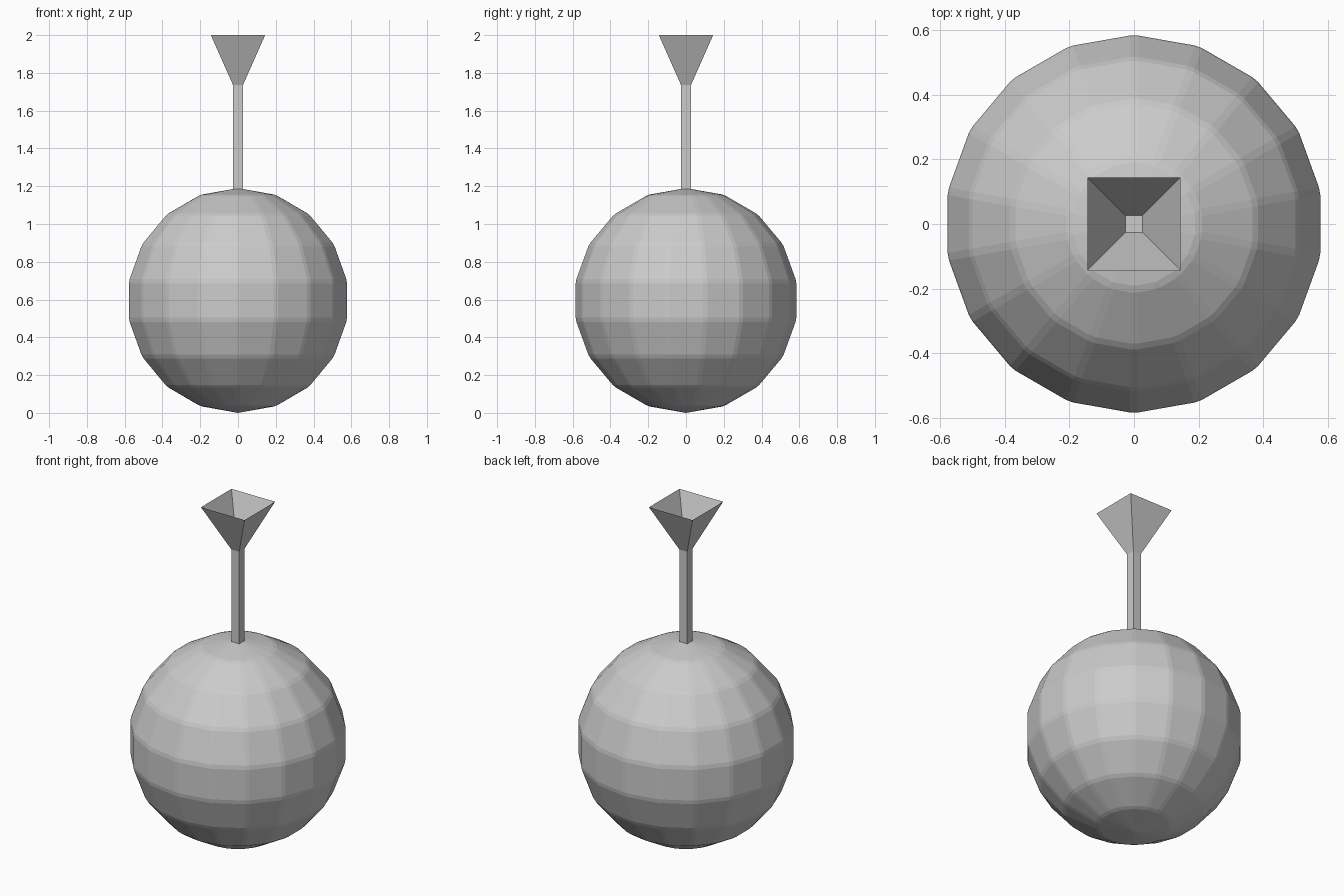
import bpy, bmesh

cube = bpy.data.objects.get("Cube")
if cube:
    bpy.data.objects.remove(cube, do_unlink=True)

grey = bpy.data.materials.new("plain grey")
grey.use_nodes = True
colour = (0.6, 0.6, 0.6, 1)
grey.diffuse_color = colour
grey.node_tree.nodes["Principled BSDF"].inputs["Base Color"].default_value = colour


def add_part(name, bm, z=0):
    mesh = bpy.data.meshes.new(name)
    bm.to_mesh(mesh)
    bm.free()
    mesh.materials.append(grey)
    part = bpy.data.objects.new(name, mesh)
    part.location.z = z
    bpy.context.collection.objects.link(part)
    return part


def square_ring(bm, half, z):
    corners = ((-1, -1), (1, -1), (1, 1), (-1, 1))
    return [bm.verts.new((x * half, y * half, z)) for x, y in corners]


def square_tube(bm, low, high):
    for i in range(4):
        j = (i + 1) % 4
        bm.faces.new((low[i], low[j], high[j], high[i]))


# Faceted ball with softly chamfered facet edges
RADIUS = 0.595
bm = bmesh.new()
bmesh.ops.create_uvsphere(bm, u_segments=18, v_segments=9, radius=RADIUS)
ball = add_part("ball", bm, RADIUS)
chamfer = ball.modifiers.new("facet_chamfer", "BEVEL")
chamfer.width = 0.012
chamfer.segments = 1
chamfer.limit_method = 'ANGLE'
chamfer.angle_limit = 0.1

# Square stem, rooted inside the ball and capped at the funnel floor
STEM, NECK = 0.026, 1.735
bm = bmesh.new()
base = square_ring(bm, STEM, 1.15)
top = square_ring(bm, STEM, NECK)
square_tube(bm, base, top)
bm.faces.new(top)
bm.faces.new(base[::-1])
add_part("stem", bm)

# Open four-sided funnel
bm = bmesh.new()
square_tube(bm, square_ring(bm, STEM, NECK), square_ring(bm, 0.144, 2))
add_part("funnel", bm)
